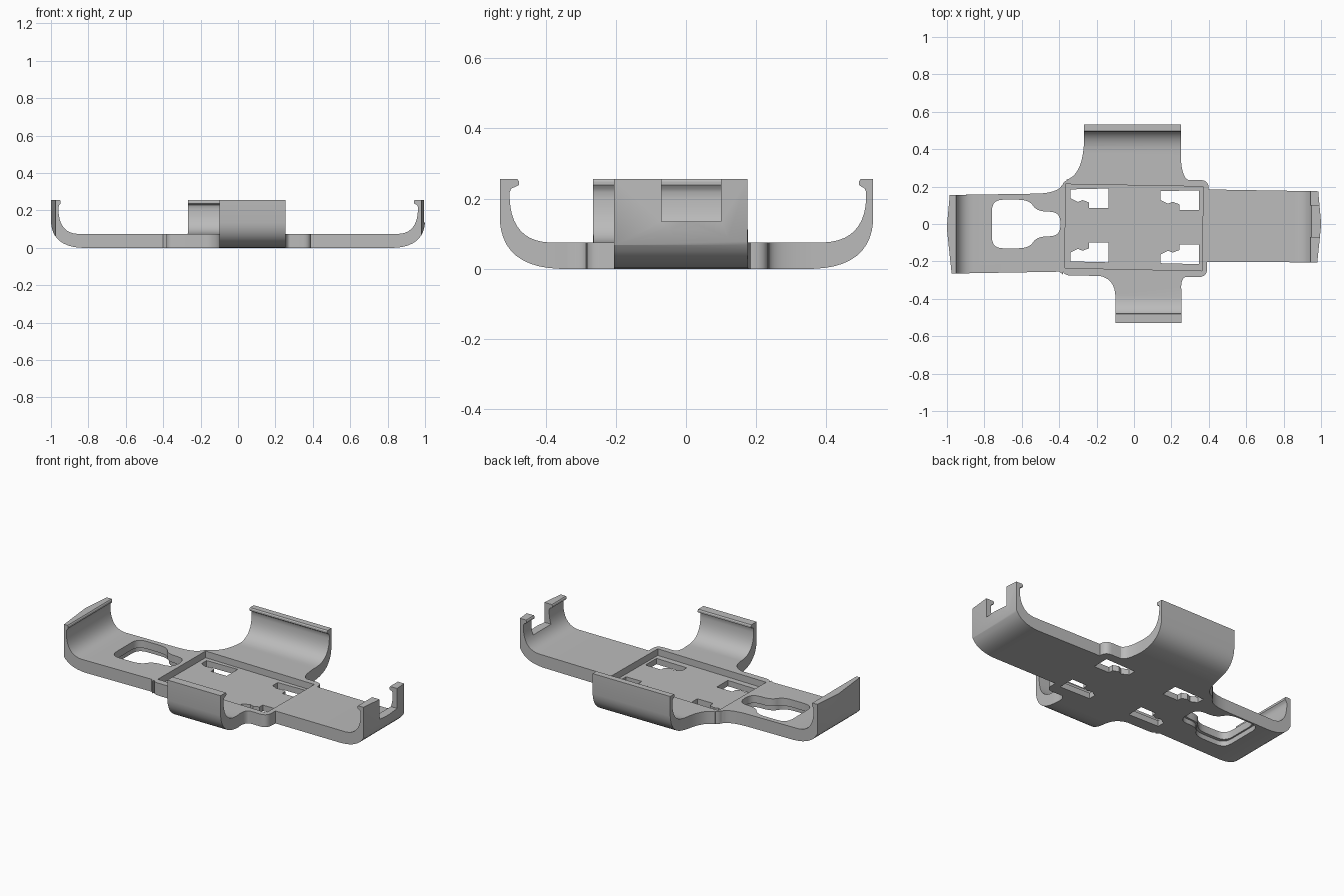
import bpy, bmesh, math
from mathutils import Vector

if "Cube" in bpy.data.objects:
    bpy.data.objects.remove(bpy.data.objects["Cube"])

grey = bpy.data.materials.new("plain_grey")
grey.use_nodes = True
grey.diffuse_color = (0.5, 0.5, 0.5, 1)
grey.node_tree.nodes["Principled BSDF"].inputs["Base Color"].default_value = (0.5, 0.5, 0.5, 1)

THICK, TOP = 0.075, 0.255


def bez(a, b, c, n=10):
    """Points on a curve from a to c pulled towards b."""
    a, b, c = Vector(a), Vector(b), Vector(c)
    return [tuple(a.lerp(b, i / n).lerp(b.lerp(c, i / n), i / n)) for i in range(n + 1)]


def rounded(points, r, n=5):
    """Closed outline with every corner rounded."""
    out = []
    for i, p in enumerate(points):
        p = Vector(p)
        ends = []
        for q in (points[i - 1], points[(i + 1) % len(points)]):
            d = Vector(q) - p
            ends.append(p + d.normalized() * min(r, d.length * 0.49))
        out += bez(ends[0], p, ends[1], n)
    return out


def extrude(name, points, depth):
    """Solid from 3D outline points pushed along depth."""
    bm = bmesh.new()
    face = bm.faces.new([bm.verts.new(p) for p in points])
    new = bmesh.ops.extrude_face_region(bm, geom=[face])["geom"]
    bmesh.ops.translate(bm, vec=depth, verts=[v for v in new if isinstance(v, bmesh.types.BMVert)])
    bmesh.ops.recalc_face_normals(bm, faces=bm.faces)
    mesh = bpy.data.meshes.new(name)
    bm.to_mesh(mesh)
    bm.free()
    mesh.materials.append(grey)
    obj = bpy.data.objects.new(name, mesh)
    bpy.context.collection.objects.link(obj)
    return obj


def prism(name, outline, z0, z1):
    return extrude(name, [(x, y, z0) for x, y in outline], (0, 0, z1 - z0))


def carve(obj, tool, operation="DIFFERENCE"):
    mod = obj.modifiers.new("carve", "BOOLEAN")
    mod.operation, mod.object, mod.solver = operation, tool, "EXACT"
    bpy.context.view_layer.objects.active = obj
    bpy.ops.object.modifier_apply(modifier=mod.name)
    bpy.data.objects.remove(tool)


def arm(name, direction, seam, reach, wall, lip, plan):
    """Hooked arm: side profile swept across, trimmed to its plan outline."""
    inner = reach - wall
    side = [(seam, THICK), (seam, 0)]
    side += bez((reach - 0.17, 0), (reach - 0.01, 0.005), (reach, 0.135))
    side += [(reach, TOP), (reach - lip + 0.004, TOP), (reach - lip, TOP - 0.006),
             (reach - lip, 0.238), (inner - 0.004, 0.228), (inner, 0.218)]
    side += bez((inner, 0.2), (inner - 0.005, 0.08), (reach - 0.14, THICK))
    d = Vector(direction)
    across = Vector((-d.y, d.x, 0))
    points = [d * u + Vector((0, 0, z)) - across * 0.7 for u, z in side]
    obj = extrude(name, points, across * 1.4)
    carve(obj, prism("trim", plan, -0.1, 0.4), "INTERSECT")
    return obj


# Long arms
left_plan = [(-0.38, 0.212), (-0.395, 0.195)]
left_plan += bez((-0.4, 0.19), (-0.44, 0.162), (-0.54, 0.162))
left_plan += [(-0.985, 0.155), (-1.001, -0.02), (-0.975, -0.265), (-0.4, -0.255), (-0.38, -0.27)]
right_arm = arm("right_side_arm", (-1, 0, 0), 0.38, 1, 0.04, 0.052, left_plan)

right_plan = [(0.38, -0.203), (0.98, -0.205), (1.001, 0), (0.985, 0.175), (0.38, 0.185)]
left_arm = arm("left_side_arm", (1, 0, 0), 0.39, 1, 0.038, 0.06, right_plan)

# Short arms
front_plan = [(0.255, -0.6), (0.255, -0.36)] + bez((0.252, -0.34), (0.253, -0.29), (0.275, -0.284))
front_plan += [(0.275, -0.27)]
front_plan += [(-0.21, -0.27)] + bez((-0.2, -0.275), (-0.105, -0.285), (-0.1, -0.38)) + [(-0.1, -0.6)]
front_arm = arm("front_arm", (0, -1, 0), 0.275, 0.53, 0.028, 0.054, front_plan)

back_plan = [(-0.268, 0.6), (-0.268, 0.42)] + bez((-0.27, 0.4), (-0.285, 0.26), (-0.36, 0.237))
back_plan += [(-0.36, 0.2), (0.29, 0.2)]
back_plan += bez((0.29, 0.236), (0.255, 0.25), (0.25, 0.36)) + [(0.25, 0.6)]
back_arm = arm("back_arm", (0, 1, 0), 0.235, 0.533, 0.02, 0.04, back_plan)

# Central platform with a shallow tray
platform = prism("centre_platform", rounded(
    [(-0.385, -0.275), (0.39, -0.284), (0.4, 0.235), (-0.385, 0.236)], 0.045), 0, THICK)
tray = [(-0.365, 0.213), (0.37, 0.2), (0.363, -0.25), (-0.37, -0.235)]
carve(platform, prism("tray_cutter", tray, 0.035, 0.2))

# Stepped slots in the tray floor
slot = [(-0.34, 0.185), (-0.135, 0.19), (-0.135, 0.085), (-0.24, 0.085),
        (-0.24, 0.115), (-0.275, 0.128), (-0.3, 0.118), (-0.34, 0.138)]
for shift in (0, 0.482):
    for flip in (False, True):
        outline = [(x + shift, (-0.015 - y if flip else y) - 0.02 * shift) for x, y in slot]
        carve(platform, prism("slot_cutter", outline, -0.1, 0.2))

# Keyhole opening with a wider recess underneath
keyhole = [(-0.76, 0.13), (-0.56, 0.13), (-0.52, 0.066), (-0.393, 0.066),
           (-0.393, -0.066), (-0.52, -0.066), (-0.56, -0.13), (-0.76, -0.13)]
carve(right_arm, prism("keyhole_cutter", rounded(keyhole, 0.06), -0.1, 0.2))
wide = [(-0.575 + (x + 0.575) * 1.05, y * 1.15) for x, y in keyhole]
carve(right_arm, prism("recess_cutter", rounded(wide, 0.06), -0.1, 0.03))

# Notch that splits the left hook into two prongs
notch = [(0.9, -0.07), (1.1, -0.07), (1.1, 0.1), (0.9, 0.1)]
carve(left_arm, prism("notch_cutter", notch, 0.135, 0.4))

# Smooth bends, crisp edges
bpy.ops.object.select_all(action="DESELECT")
for obj in (platform, right_arm, left_arm, front_arm, back_arm):
    obj.select_set(True)
bpy.context.view_layer.objects.active = platform
bpy.ops.object.shade_smooth_by_angle(angle=math.radians(30))
